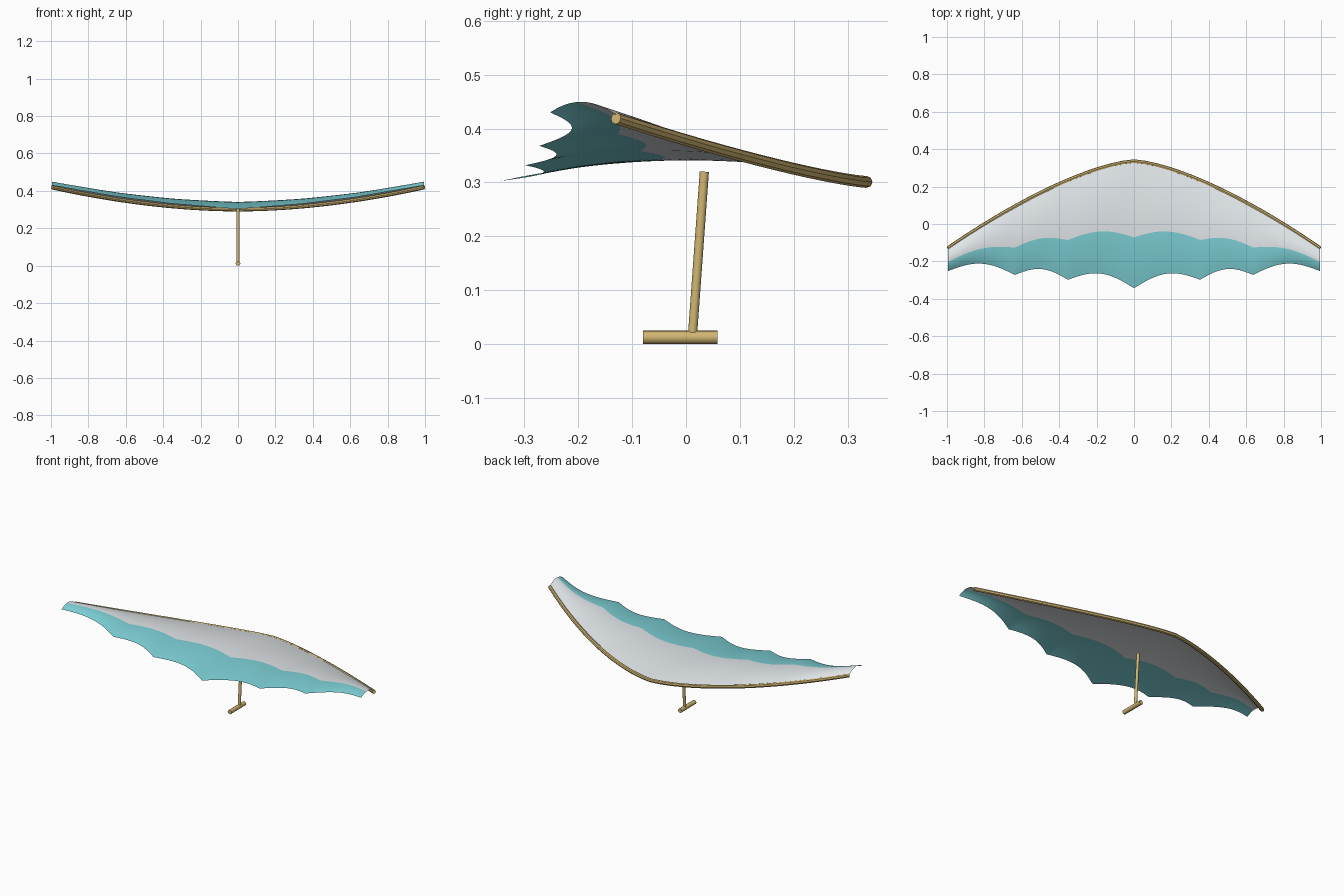
import bpy, bmesh, math
from mathutils import Vector

default = bpy.data.objects.get("Cube")
if default:
    bpy.data.objects.remove(default, do_unlink=True)


def material(name, color):
    m = bpy.data.materials.new(name)
    m.use_nodes = True
    m.diffuse_color = (*color, 1)
    m.node_tree.nodes["Principled BSDF"].inputs["Base Color"].default_value = (*color, 1)
    return m


white = material("white_cloth", (0.74, 0.78, 0.80))
teal = material("teal_cloth", (0.20, 0.62, 0.66))
wood = material("tan_wood", (0.64, 0.47, 0.17))

# Trailing edge cusps: span, depth, height, and scallop depth up to the next cusp
CUSPS = [(0, -0.343, 0.303, 0.055), (0.355, -0.298, 0.332, 0.044),
         (0.64, -0.272, 0.368, 0.05), (1, -0.252, 0.43, 0)]
HALF_SPAN = 0.995
STEPS = 20       # span steps per scallop
ROWS = 20        # chord steps
TEAL_ROW = 12    # the coloured hem starts here


def leading(x):
    a = abs(x)
    return Vector((x * HALF_SPAN, 0.335 - 0.465 * a ** 1.47, 0.301 + 0.118 * a ** 1.87))


def shoulder(v):
    return 4 * v * (1 - v)


def wing_section(x, trail):
    front = leading(x) + Vector((0, 0, 0.006))
    camber = 0.036 - 0.014 * abs(x)
    return [front.lerp(trail, j / ROWS) + Vector((0, 0, camber * shoulder(j / ROWS)))
            for j in range(ROWS + 1)]


# Half of the trailing edge, scallop by scallop, then mirrored
half = []
for (x0, y0, z0, depth), (x1, y1, z1, _) in zip(CUSPS, CUSPS[1:]):
    for i in range(STEPS):
        t = i / STEPS
        half.append((x0 + (x1 - x0) * t,
                     y0 + (y1 - y0) * t + depth * math.sin(math.pi * t),
                     z0 + (z1 - z0) * t))
half.append(CUSPS[-1][:3])
edge = [(-x, y, z) for x, y, z in reversed(half[1:])] + half

# Scalloped cloth wing
bm = bmesh.new()
grid = [[bm.verts.new(p) for p in wing_section(x, Vector((x * HALF_SPAN, y, z)))]
        for x, y, z in edge]
for a, b in zip(grid, grid[1:]):
    for j in range(ROWS):
        face = bm.faces.new((a[j], a[j + 1], b[j + 1], b[j]))
        face.material_index = int(j >= TEAL_ROW)
        face.smooth = True
mesh = bpy.data.meshes.new("wing_cloth")
bm.to_mesh(mesh)
bm.free()
mesh.materials.append(white)
mesh.materials.append(teal)
bpy.context.collection.objects.link(bpy.data.objects.new("wing_cloth", mesh))

# Bent rod along the leading edge
curve = bpy.data.curves.new("leading_edge_rod", "CURVE")
curve.dimensions = "3D"
curve.bevel_depth = 0.011
curve.bevel_resolution = 2
curve.use_fill_caps = True
spline = curve.splines.new("POLY")
SEGMENTS = 32
spline.points.add(SEGMENTS)
for i, point in enumerate(spline.points):
    point.co = (*leading(2 * i / SEGMENTS - 1), 1)
curve.materials.append(wood)
rod = bpy.data.objects.new("leading_edge_rod", curve)
bpy.context.collection.objects.link(rod)
bpy.ops.object.select_all(action="DESELECT")
rod.select_set(True)
bpy.context.view_layer.objects.active = rod
bpy.ops.object.convert(target="MESH")
bpy.ops.object.shade_smooth_by_angle()


# Hanging control bar
def cylinder(name, start, end, radius):
    start, end = Vector(start), Vector(end)
    axis = end - start
    bpy.ops.mesh.primitive_cylinder_add(vertices=16, radius=radius, depth=axis.length,
                                        location=(start + end) / 2,
                                        rotation=axis.to_track_quat("Z", "Y").to_euler())
    obj = bpy.context.object
    obj.name = name
    obj.data.materials.append(wood)
    bpy.ops.object.shade_smooth_by_angle()


cylinder("control_post", (0, 0.012, 0.016), (0, 0.034, 0.32), 0.0085)
cylinder("control_grip", (0, -0.08, 0.0125), (0, 0.058, 0.0125), 0.0125)
